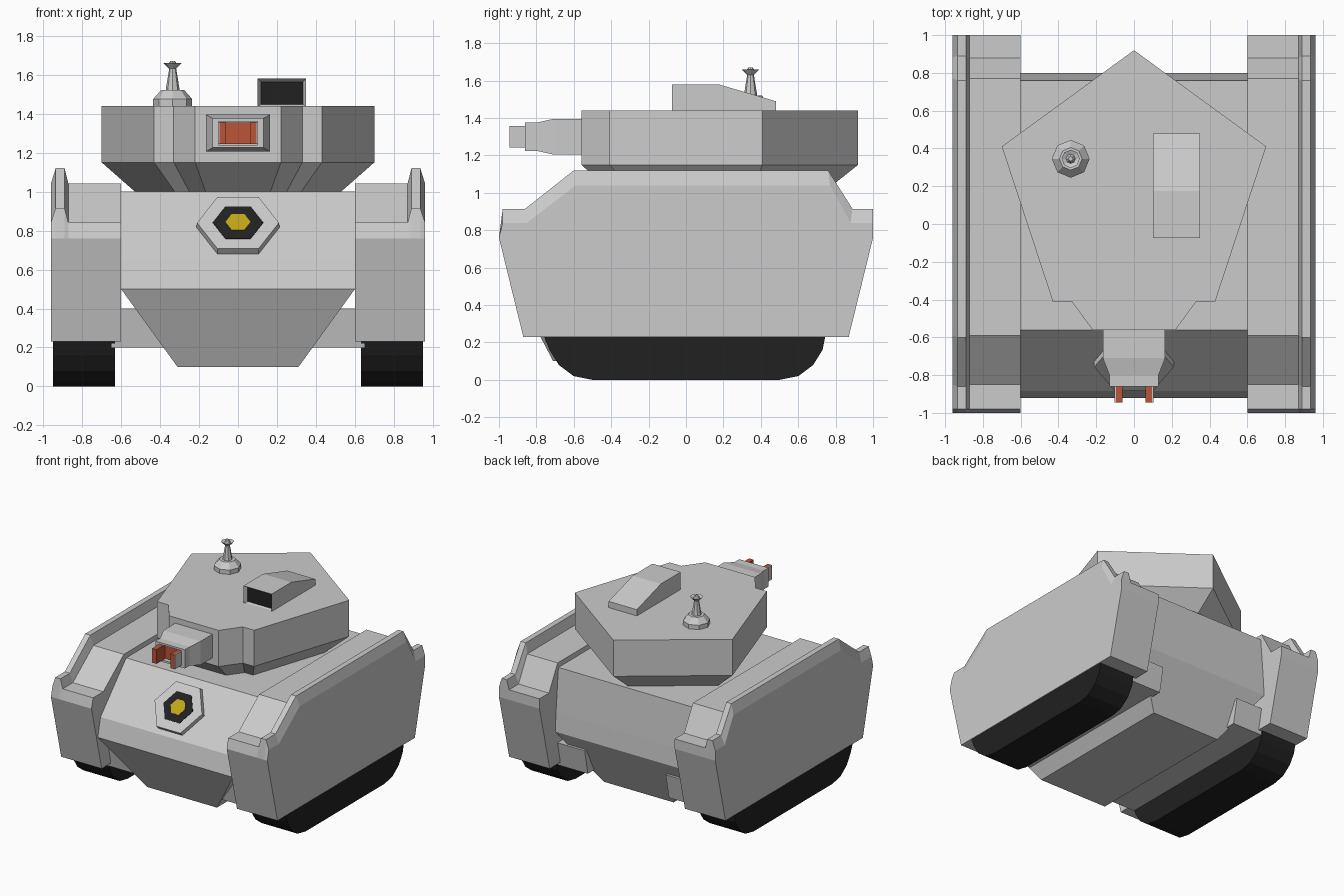
import bpy, bmesh
from math import cos, sin, pi
from mathutils import Vector

if "Cube" in bpy.data.objects:
    bpy.data.objects.remove(bpy.data.objects["Cube"])


def material(name, rgb):
    m = bpy.data.materials.new(name)
    m.diffuse_color = (*rgb, 1)
    m.use_nodes = True
    m.node_tree.nodes["Principled BSDF"].inputs["Base Color"].default_value = m.diffuse_color
    return m


BLACK = material("black", (0.015, 0.015, 0.015))
RED = material("red", (0.5, 0.09, 0.04))
YELLOW = material("yellow", (0.55, 0.38, 0.01))


def finish(name, bm, *mats):
    bmesh.ops.recalc_face_normals(bm, faces=bm.faces)
    me = bpy.data.meshes.new(name)
    bm.to_mesh(me)
    bm.free()
    for m in mats:
        me.materials.append(m)
    ob = bpy.data.objects.new(name, me)
    bpy.context.collection.objects.link(ob)
    return ob


def skin(rings):
    """Closed solid through a row of equal-length point rings."""
    bm = bmesh.new()
    loops = [[bm.verts.new(p) for p in r] for r in rings]
    n = len(loops[0])
    for a, b in zip(loops, loops[1:]):
        for i in range(n):
            j = (i + 1) % n
            bm.faces.new((a[i], a[j], b[j], b[i]))
    bm.faces.new(loops[0][::-1])
    bm.faces.new(loops[-1])
    return bm


def loft(name, rings, *mats):
    return finish(name, skin(rings), *mats)


def box(name, x0, x1, y0, y1, z0, z1, *mats):
    return loft(name, [[(x0, y0, z), (x1, y0, z), (x1, y1, z), (x0, y1, z)]
                       for z in (z0, z1)], *mats)


def side(profile, x):
    return [(x, y, z) for y, z in profile]


# Hull: stacked rectangles of (z, half width, front y, back y)
levels = [(0.10, 0.31, -0.71, 0.60), (0.50, 0.6, -0.92, 0.80),
          (0.65, 0.6, -0.885, 0.79), (1.0, 0.6, -0.56, 0.76)]
loft("hull", [[(-w, f, z), (w, f, z), (w, b, z), (-w, b, z)] for z, w, f, b in levels])

# Side pods with a raised outer ridge, tracks and the housings between hull and track
pod_low = [(-0.87, 0.23), (-1.0, 0.76), (-0.98, 0.84), (-0.85, 0.84), (-0.59, 1.04),
           (0.77, 1.04), (0.88, 0.84), (1.0, 0.84), (1.0, 0.76), (0.87, 0.23)]
pod_high = [(-0.87, 0.23), (-1.0, 0.76), (-0.98, 0.915), (-0.86, 0.915), (-0.6, 1.12),
            (0.76, 1.12), (0.89, 0.915), (1.0, 0.915), (1.0, 0.76), (0.87, 0.23)]
track = [(-0.77, 0.26), (-0.73, 0.16), (-0.68, 0.08), (-0.6, 0.02), (-0.5, 0),
         (0.5, 0), (0.6, 0.02), (0.68, 0.08), (0.73, 0.16), (0.75, 0.26)]
housing = [(-0.79, 0.4), (-0.75, 0.2), (0.73, 0.2), (0.77, 0.4)]
for s, tag in ((-1, "left"), (1, "right")):
    stations = [(0.6, pod_low), (0.87, pod_low), (0.89, pod_high),
                (0.935, pod_high), (0.96, pod_low)]
    loft(tag + "_side_pod", [side(p, s * x) for x, p in stations])
    loft(tag + "_track", [side(track, s * x) for x in (0.63, 0.95)], BLACK)
    loft(tag + "_track_housing", [side(housing, s * x) for x in (0.36, 0.65)])

# Turret: pentagon-like outline with a stepped front, tapered at the base
half = [(0.22, -0.56), (0.33, -0.41), (0.43, -0.41), (0.7, 0.41)]
outline = half + [(0, 0.92)] + [(-x, y) for x, y in half[::-1]]
loft("turret", [[(x * k, 0.15 + (y - 0.15) * k, z) for x, y in outline]
                for k, z in ((0.74, 0.99), (1, 1.15), (1, 1.44))])

# Gun mantlet with a recessed muzzle
cz = 1.3
gun = [(-0.5, 0.165, 0.095), (-0.71, 0.165, 0.095), (-0.80, 0.13, 0.075), (-0.86, 0.13, 0.075),
       (-0.86, 0.10, 0.06), (-0.82, 0.10, 0.06)]
loft("gun_mantlet", [[(-w, y, cz - h), (w, y, cz - h), (w, y, cz + h), (-w, y, cz + h)]
                     for y, w, h in gun])
box("muzzle_panel", -0.098, 0.098, -0.835, -0.815, 1.245, 1.355, RED)
for s, tag in ((-1, "left"), (1, "right")):
    box(tag + "_muzzle_prong", s * 0.062, s * 0.096, -0.945, -0.82, 1.243, 1.357, RED)
    box(tag + "_prong_cover", s * 0.096, s * 0.102, -0.945, -0.82, 1.243, 1.357)

# Sight housing on the turret roof with a dark recessed window
sight = [(-0.075, 1.43), (-0.075, 1.58), (0.175, 1.58), (0.48, 1.49), (0.48, 1.43)]
bm = skin([side(sight, x) for x in (0.1, 0.35)])
bmesh.ops.recalc_face_normals(bm, faces=bm.faces)
bm.normal_update()
front = min(bm.faces, key=lambda f: f.normal.y)
bmesh.ops.inset_region(bm, faces=[front], thickness=0.025, depth=0)
bmesh.ops.translate(bm, verts=front.verts, vec=(0, 0.03, 0))
front.material_index = 1
finish("sight_housing", bm, None, BLACK)

# Antenna: eight-sided turned shape of (radius, z)
turned = [(0.1, 1.43), (0.1, 1.475), (0.06, 1.52), (0.036, 1.52), (0.018, 1.63),
          (0.048, 1.66), (0.025, 1.65), (0.012, 1.67)]
loft("antenna", [[(-0.335 + r * cos(i * pi / 4), 0.345 + r * sin(i * pi / 4), z)
                  for i in range(8)] for r, z in turned])

# Plain hexagonal badge plates lying on the front slope
down = Vector((0, -0.325, -0.35)).normalized()
out = Vector((0, down.z, -down.y))
centre = Vector((0, -0.731, 0.816))


def hex_ring(r, h):
    return [centre + out * h + Vector((r * cos(i * pi / 3), 0, 0)) + down * r * sin(i * pi / 3)
            for i in range(6)]


loft("front_badge_plate", [hex_ring(0.215, -0.02), hex_ring(0.21, 0.035)])
loft("front_badge_inset", [hex_ring(0.13, 0.0), hex_ring(0.13, 0.038)], BLACK)
loft("front_badge_centre", [hex_ring(0.065, 0.0), hex_ring(0.065, 0.041)], YELLOW)
